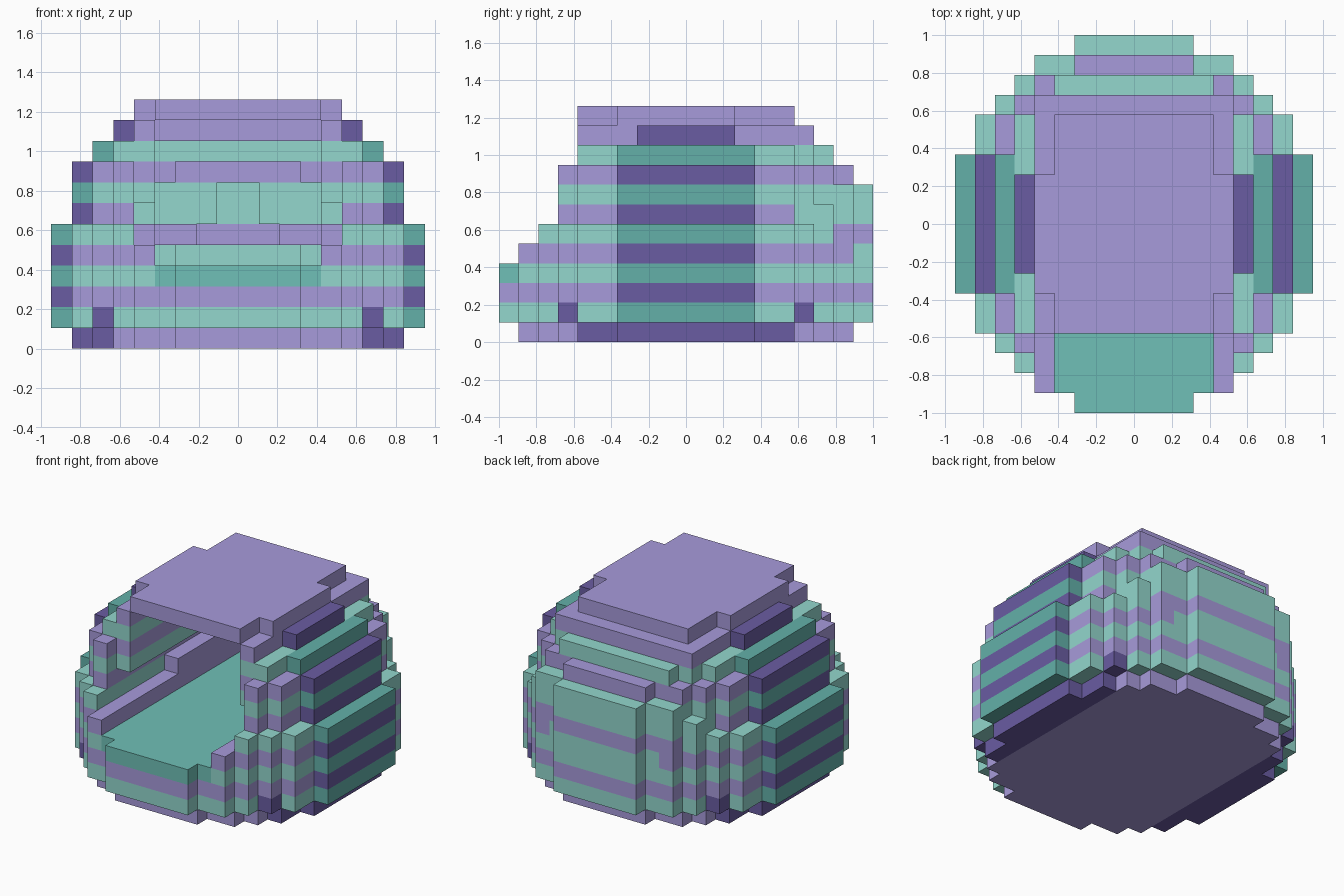
import bpy, bmesh
from mathutils import Vector

if "Cube" in bpy.data.objects:
    bpy.data.objects.remove(bpy.data.objects["Cube"])

U = 2 / 19  # block size


def material(name, hexcode):
    rgb = [int(hexcode[i:i + 2], 16) / 255 for i in (0, 2, 4)]
    m = bpy.data.materials.new(name)
    m.diffuse_color = [c / 12.92 if c < .04 else ((c + .055) / 1.055) ** 2.4 for c in rgb] + [1]
    m.use_nodes = True
    m.node_tree.nodes["Principled BSDF"].inputs["Base Color"].default_value = m.diffuse_color
    return m


MATS = [material(*p) for p in (("lilac", "a79bdb"), ("purple", "6a5ca2"),
                               ("mint", "93d7cd"), ("teal", "63b0a9"), ("floor_teal", "70c0b7"))]
LILAC, PURPLE, MINT, TEAL, FLOOR = range(5)

# Half-widths per row, counted outward from the middle row
WIDE = (9, 9, 9, 9, 8, 8, 7, 6, 5, 3)
INSET = (8, 8, 8, 8, 7, 7, 6, 5, 3, 0)
UPPER = (7, 7, 7, 7, 6, 6, 5, 4, 0, 0)
CROWN = (6, 6, 6, 5, 5, 5, 5, 0, 0, 0)
PROFILES = (INSET,) + (WIDE,) * 5 + (INSET,) * 3 + (UPPER, CROWN)
BACK = {6: {7: 6, 8: 5, 9: 3}, 7: {7: 5, 8: 5, 9: 3}}  # raised back panel

# Hollow inside: (last row, half-width) steps from front to back
CAVITY = {4: ((7, 4), (8, 3)),
          5: ((-1, 5), (5, 4), (7, 2)),
          6: ((3, 5), (6, 4), (7, 1)),
          7: ((-6, 5), (6, 4), (7, 1)),
          8: ((-6, 5), (5, 4), (6, 3)),
          9: ((-6, 5), (5, 4)),
          10: ((-6, 5), (4, 4))}
PURPLE_LAYERS = (0, 2, 4, 6, 8, 10, 11)


def outer(l, j):
    if l == 11:
        return 5 if -3 <= j <= 2 else 4 if abs(j) <= 5 else 0
    return BACK.get(l, {}).get(j, PROFILES[l][abs(j)])


def inner(l, j):
    return next((w for last, w in CAVITY.get(l, ()) if j <= last), 0)


def colour(l, k, j):
    lilac = l in PURPLE_LAYERS
    if l == 0:
        return PURPLE if k >= 6 and abs(j) <= 5 else LILAC
    if l == 1 and k == 6 and abs(j) == 6:
        return PURPLE
    if l == 3 and k < 4 and j < 8:
        return FLOOR
    if l < 11 and k == outer(l, j) - 1 and abs(j) <= (2 if l == 10 else 3):
        return PURPLE if lilac else TEAL
    # Shifted stripes on the back panel
    if l == 4 and (j == 9 or (j == 8 and k < 4)):
        return MINT
    if l == 5 and (j > 7 or k < 5):
        return LILAC
    if l == 6 and (j > 5 or k < 5):
        return MINT
    return LILAC if lilac else MINT


# Fill the block grid, mirrored left to right
cells = {}
for l in range(12):
    for j in range(-9, 10):
        for k in range(inner(l, j), outer(l, j)):
            cells[k, j, l] = cells[-1 - k, j, l] = colour(l, k, j)


def build(name, layers):
    """One object holding the exposed block faces of some layers."""
    bm = bmesh.new()
    for (i, j, l), mat in cells.items():
        if l not in layers:
            continue
        centre = Vector((i + .5, j, l + .5))
        for axis in range(3):
            for s in (-1, 1):
                n = [0, 0, 0]
                n[axis] = s
                if (i + n[0], j + n[1], l + n[2]) in cells:
                    continue
                a, b = Vector((0, 0, 0)), Vector((0, 0, 0))
                a[(axis + 1) % 3] = b[(axis + 2) % 3] = .5
                c = centre + Vector(n) * .5
                corners = [c - a - b, c + a - b, c + a + b, c - a + b][::s]
                f = bm.faces.new([bm.verts.new(p * U) for p in corners])
                f.material_index = mat
    bmesh.ops.remove_doubles(bm, verts=bm.verts, dist=1e-4)
    bmesh.ops.dissolve_limit(bm, angle_limit=.01, verts=bm.verts, edges=bm.edges,
                             delimit={'MATERIAL'})
    me = bpy.data.meshes.new(name)
    bm.to_mesh(me)
    bm.free()
    for m in MATS:
        me.materials.append(m)
    bpy.context.collection.objects.link(bpy.data.objects.new(name, me))


# Parts from the ground up
build("foot", (0,))
build("base_with_floor", (1, 2, 3))
build("low_wall", (4, 5))
build("high_wall", (6, 7, 8))
build("roof_rim", (9, 10))
build("roof", (11,))
